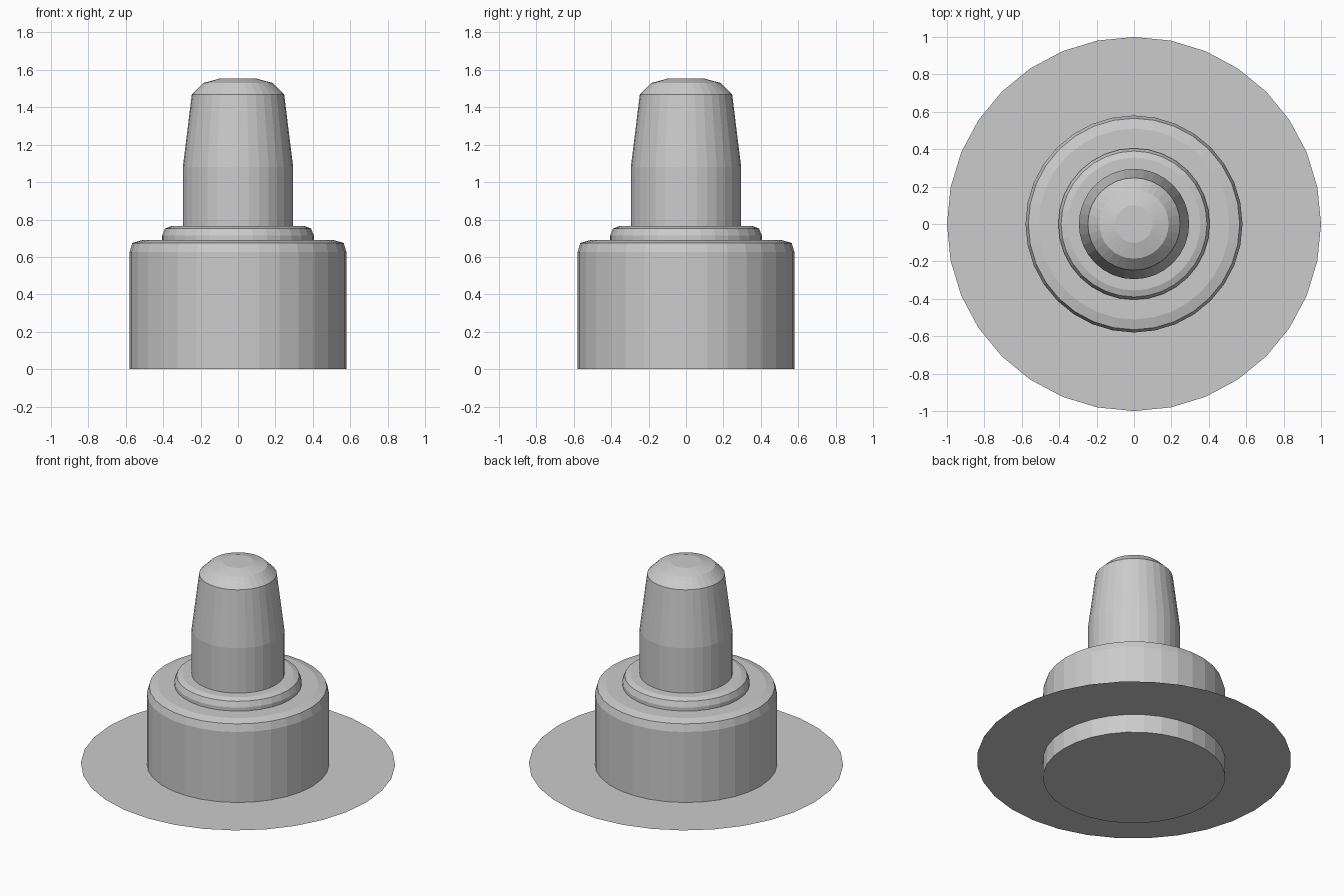
import bpy
import bmesh
import math

SIDES = 32

cube = bpy.data.objects.get("Cube")
if cube:
    bpy.data.objects.remove(cube, do_unlink=True)

# Single plain grey
grey = bpy.data.materials.new("plain_grey")
grey.use_nodes = True
grey.diffuse_color = (0.6, 0.6, 0.6, 1)
grey.node_tree.nodes["Principled BSDF"].inputs["Base Color"].default_value = (0.6, 0.6, 0.6, 1)


def add_object(name, bm):
    mesh = bpy.data.meshes.new(name)
    bm.normal_update()
    bm.to_mesh(mesh)
    bm.free()
    mesh.materials.append(grey)
    obj = bpy.data.objects.new(name, mesh)
    bpy.context.collection.objects.link(obj)
    return obj


def ring(bm, radius, z):
    angles = [2 * math.pi * i / SIDES for i in range(SIDES)]
    return [bm.verts.new((radius * math.cos(a), radius * math.sin(a), z)) for a in angles]


def turned(name, profile):
    """Closed flat-faced solid turned from (radius, height) points, bottom to top."""
    bm = bmesh.new()
    rings = [ring(bm, r, z) for r, z in profile]
    for low, high in zip(rings, rings[1:]):
        for i in range(SIDES):
            j = (i + 1) % SIDES
            bm.faces.new((low[i], low[j], high[j], high[i]))
    bm.faces.new(rings[0][::-1])
    bm.faces.new(rings[-1])
    return add_object(name, bm)


# Wide drum with a rounded shoulder
turned("base_drum", [(0.58, 0), (0.58, 0.625), (0.565, 0.675), (0.51, 0.69)])

# Low collar on the drum
turned("collar", [(0.405, 0.68), (0.405, 0.715), (0.39, 0.752), (0.355, 0.765)])

# Tapered nozzle with a domed tip
turned("nozzle", [(0.295, 0.75), (0.295, 1.08), (0.247, 1.468),
                  (0.185, 1.53), (0.1, 1.553)])

# Paper-thin round flange through the drum
flange = bmesh.new()
flange.faces.new(ring(flange, 1.0, 0.13))
add_object("flange_disc", flange)
